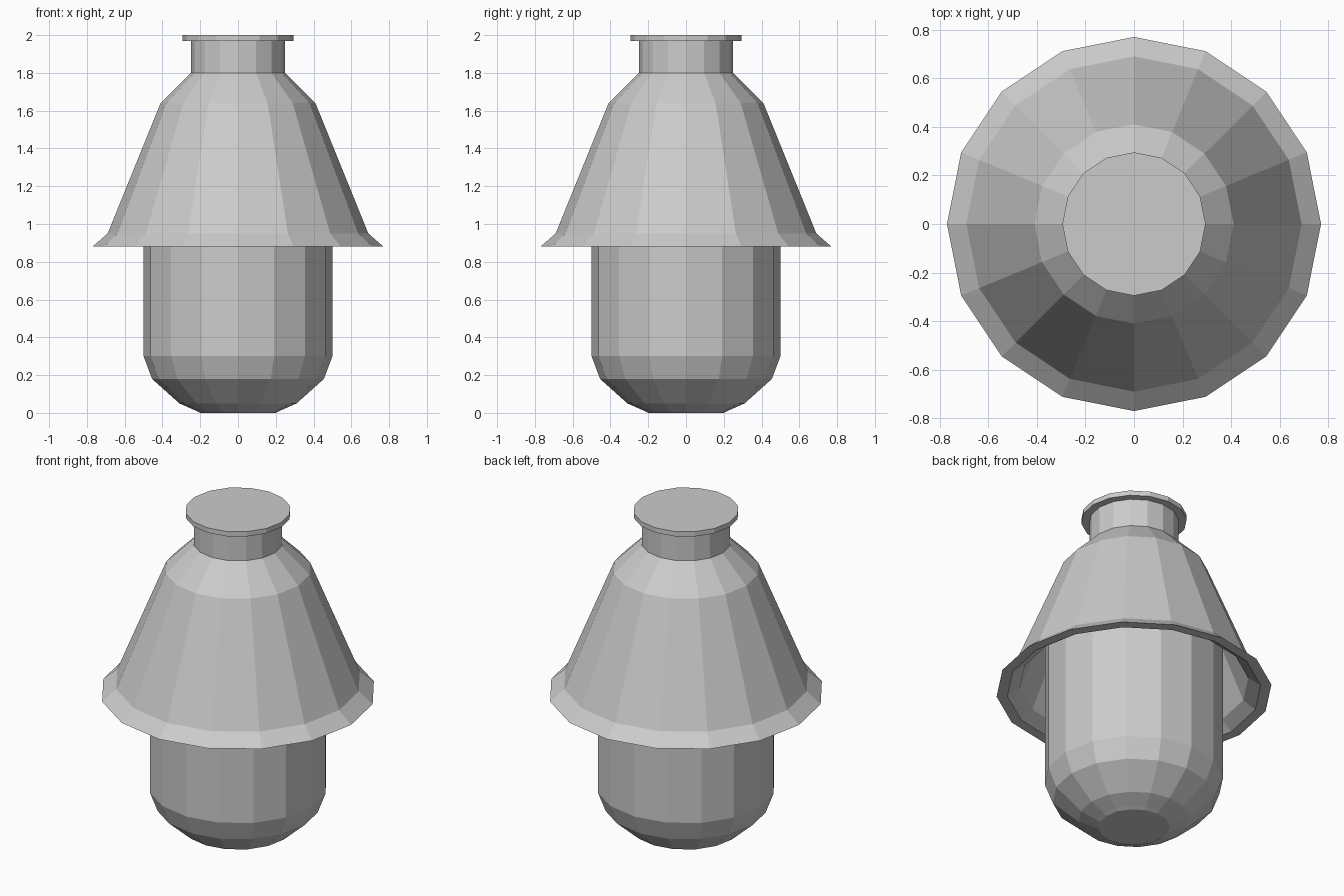
import bpy, bmesh
from math import cos, sin, pi

if "Cube" in bpy.data.objects:
    bpy.data.objects.remove(bpy.data.objects["Cube"])

SIDES = 16


def lathe(name, profile, closed=False):
    """Spin (radius, height) points around z; cap the ends unless closed."""
    bm = bmesh.new()
    rings = [[bm.verts.new((r * cos(2 * pi * i / SIDES), r * sin(2 * pi * i / SIDES), z))
              for i in range(SIDES)] for r, z in profile]
    pairs = list(zip(rings, rings[1:]))
    if closed:
        pairs.append((rings[-1], rings[0]))
    else:
        bm.faces.new(rings[0])
        bm.faces.new(rings[-1])
    for a, b in pairs:
        for i in range(SIDES):
            j = (i + 1) % SIDES
            bm.faces.new((a[i], a[j], b[j], b[i]))
    bmesh.ops.recalc_face_normals(bm, faces=bm.faces)
    mesh = bpy.data.meshes.new(name)
    bm.to_mesh(mesh)
    bm.free()
    obj = bpy.data.objects.new(name, mesh)
    bpy.context.collection.objects.link(obj)
    return obj


# Rounded body with shoulder, narrow neck and flanged lid
lathe("bottle_body", [(0.20, 0.0), (0.22, 0.01), (0.31, 0.05), (0.455, 0.18), (0.5, 0.30),
                      (0.5, 1.20), (0.37, 1.52), (0.25, 1.66), (0.25, 1.97),
                      (0.295, 1.97), (0.295, 2.0)])

# Hollow flared skirt: outer wall, then inner wall
lathe("flared_skirt", [(0.77, 0.88), (0.69, 0.95), (0.41, 1.64), (0.25, 1.80),
                       (0.25, 1.73), (0.36, 1.62), (0.64, 0.93), (0.71, 0.88)], closed=True)
